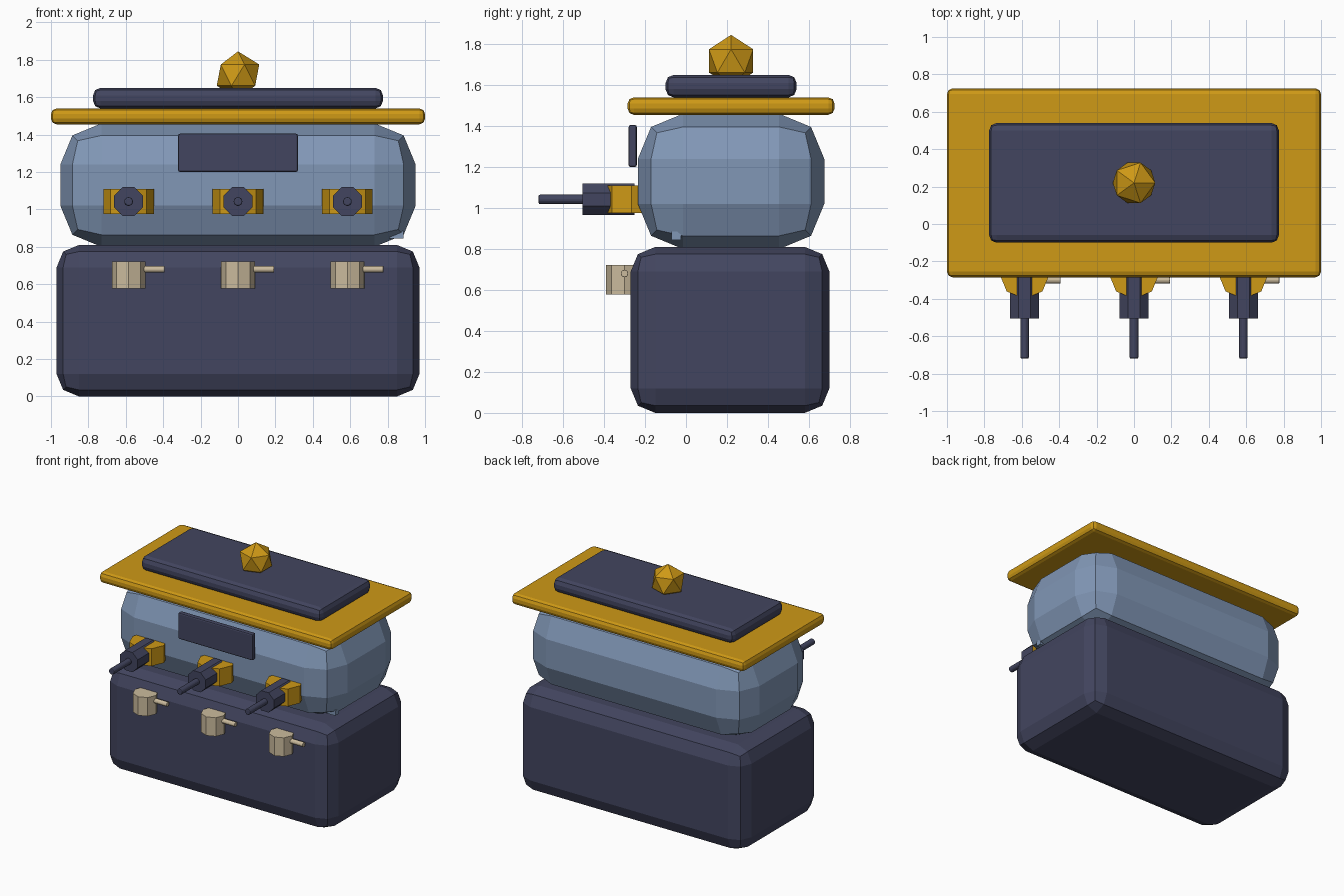
import bpy
from math import pi

cube = bpy.data.objects.get("Cube")
if cube:
    bpy.data.objects.remove(cube, do_unlink=True)


def material(name, rgb):
    mat = bpy.data.materials.new(name)
    mat.use_nodes = True
    color = (*rgb, 1)
    mat.diffuse_color = color
    mat.node_tree.nodes["Principled BSDF"].inputs["Base Color"].default_value = color
    return mat


NAVY = material("dark navy", (0.055, 0.06, 0.115))
BLUE = material("steel blue", (0.22, 0.31, 0.47))
GOLD = material("brass gold", (0.62, 0.32, 0.008))
BEIGE = material("beige ceramic", (0.60, 0.50, 0.34))


def finish(name, mat, bevel=0, segments=2):
    obj = bpy.context.object
    obj.name = name
    obj.data.materials.append(mat)
    if bevel:
        mod = obj.modifiers.new("rounded edges", "BEVEL")
        mod.width, mod.segments = bevel, segments
        mod.limit_method = "ANGLE"
    return obj


def box(name, mat, x, y, z, bevel=0, segments=2):
    """Box from its (min, max) range on each axis."""
    ranges = (x, y, z)
    bpy.ops.mesh.primitive_cube_add(size=1, location=[sum(r) / 2 for r in ranges])
    bpy.context.object.scale = [r[1] - r[0] for r in ranges]
    bpy.ops.object.transform_apply(location=False, rotation=False, scale=True)
    return finish(name, mat, bevel, segments)


def prism(name, mat, center, radius, depth, axis="z", spin=0, bevel=0):
    """Eight-sided cylinder along one axis."""
    rotation = {"x": (0, pi / 2, 0), "y": (pi / 2, 0, spin), "z": (0, 0, spin)}[axis]
    if axis == "y":
        rotation = (pi / 2, spin, 0)
    bpy.ops.mesh.primitive_cylinder_add(vertices=8, radius=radius, depth=depth,
                                        location=center, rotation=rotation)
    return finish(name, mat, bevel)


# Cabinet and rounded boiler
box("base_cabinet", NAVY, (-0.97, 0.97), (-0.27, 0.70), (0, 0.81), 0.12)
box("boiler_body", BLUE, (-0.95, 0.95), (-0.235, 0.675), (0.80, 1.46), 0.22)
box("side_nub", BLUE, (0.81, 0.885), (-0.07, -0.025), (0.845, 0.885))

# Top tray, lid and knob
box("top_tray", GOLD, (-1, 1), (-0.285, 0.725), (1.455, 1.54), 0.03)
box("lid", NAVY, (-0.775, 0.775), (-0.10, 0.54), (1.54, 1.65), 0.04)
bpy.ops.mesh.primitive_ico_sphere_add(subdivisions=1, radius=0.127,
                                      location=(0, 0.22, 1.718))
finish("lid_knob", GOLD)

# Front plate
box("front_plate", NAVY, (-0.32, 0.32), (-0.28, -0.24), (1.20, 1.405), 0.01)

# Three brewing stations
for side, x in (("right", -0.585), ("middle", 0), ("left", 0.585)):
    prism(side + "_brew_head", GOLD, (x, -0.265, 1.042), 0.135, 0.135)
    prism(side + "_filter_holder", NAVY, (x, -0.378, 1.042), 0.083, 0.255, "y", pi / 8)
    prism(side + "_holder_handle", NAVY, (x, -0.60, 1.042), 0.025, 0.24, "y", pi / 8, 0.008)
    prism(side + "_cup", BEIGE, (x, -0.30, 0.65), 0.09, 0.145)
    prism(side + "_cup_handle", BEIGE, (x + 0.125, -0.30, 0.68), 0.019, 0.135, "x", 0, 0.004)
